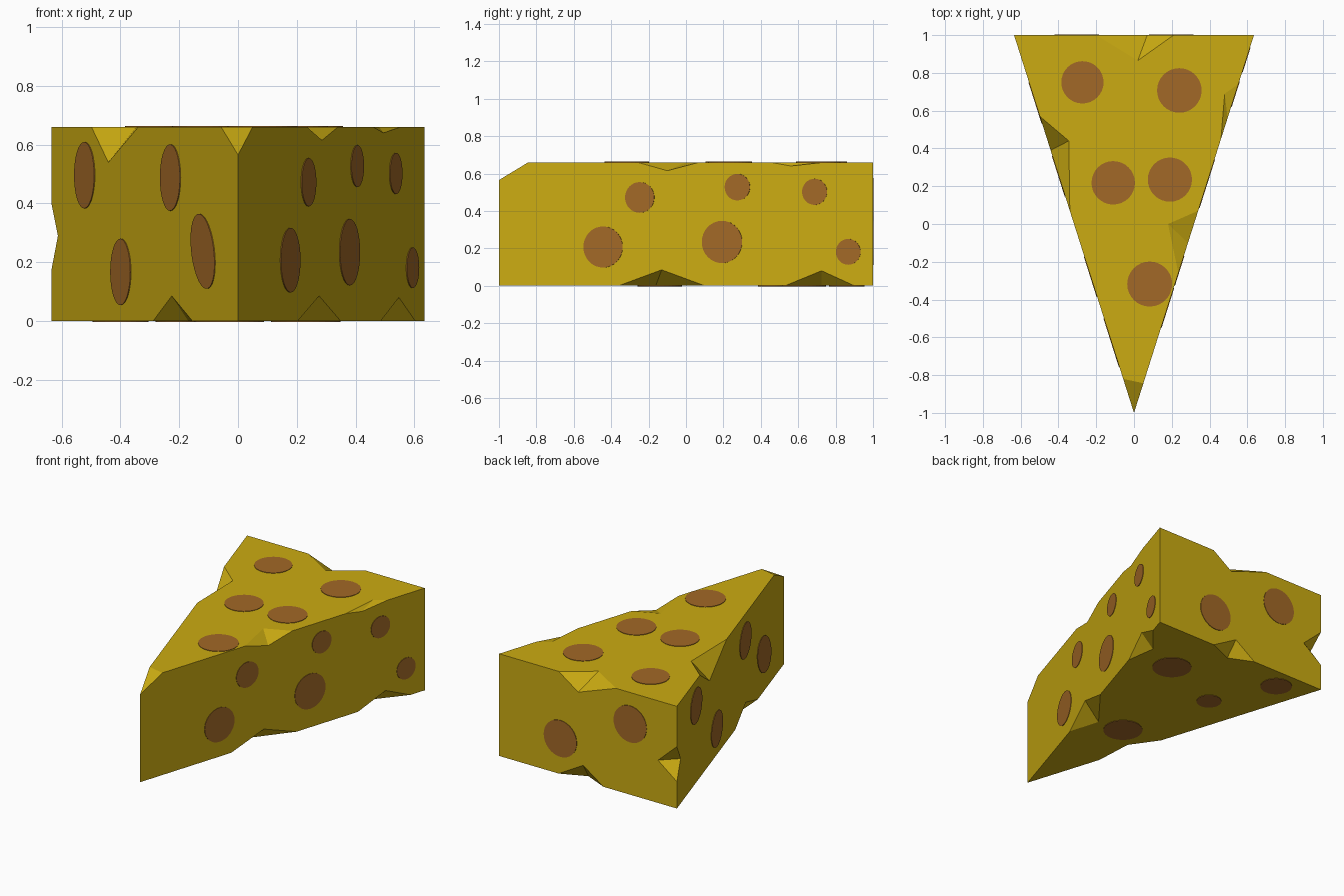
import bpy, bmesh, math
from mathutils import Vector, Matrix

if "Cube" in bpy.data.objects:
    bpy.data.objects.remove(bpy.data.objects["Cube"])

H = 0.66          # wedge height
W = 0.635         # half width at the back
K = W / 2         # half width gained per unit of depth


def material(name, rgb):
    m = bpy.data.materials.new(name)
    m.diffuse_color = (*rgb, 1)
    m.use_nodes = True
    m.node_tree.nodes["Principled BSDF"].inputs["Base Color"].default_value = m.diffuse_color
    return m


yellow = material("cheese yellow", (0.60, 0.41, 0.006))
brown = material("hole brown", (0.36, 0.14, 0.02))


def make_object(name, bm, mat=None):
    bmesh.ops.recalc_face_normals(bm, faces=bm.faces)
    me = bpy.data.meshes.new(name)
    bm.to_mesh(me)
    bm.free()
    ob = bpy.data.objects.new(name, me)
    bpy.context.collection.objects.link(ob)
    if mat:
        me.materials.append(mat)
    return ob


def side(s, y, z):
    """Point on the left (s=-1) or right (s=1) cut face."""
    return Vector((s * K * (y + 1), y, z))


# Wedge body: extruded triangle with the front tip sliced off
bm = bmesh.new()
base = bm.faces.new([bm.verts.new(p) for p in ((-W, 1, 0), (W, 1, 0), (0, -1, 0))])
top = bmesh.ops.extrude_face_region(bm, geom=[base])["geom"]
bmesh.ops.translate(bm, vec=(0, 0, H), verts=[v for v in top if isinstance(v, bmesh.types.BMVert)])
bmesh.ops.recalc_face_normals(bm, faces=bm.faces)
a, b, c = side(-1, -0.82, H), side(1, -0.843, H), Vector((0, -1, 0.565))
n = (b - a).cross(c - a)
if n.y > 0:
    n = -n
bmesh.ops.bisect_plane(bm, geom=bm.verts[:] + bm.edges[:] + bm.faces[:],
                       plane_co=a, plane_no=n, clear_outer=True)
bmesh.ops.holes_fill(bm, edges=[e for e in bm.edges if e.is_boundary])
body = make_object("cheese_wedge", bm, yellow)

# Chipped edges: two points on the edge, then one on each adjoining face
P = Vector
notches = [
    (side(-1, 0.57, H), side(-1, 0.07, H), P((-0.345, 0.44, H)), side(-1, 0.39, 0.54)),
    (side(1, 0.07, H), side(1, -0.26, H), P((0.18, 0, H)), side(1, -0.1, 0.615)),
    (side(1, 0.74, H), side(1, 0.45, H), P((0.48, 0.69, H)), side(1, 0.56, 0.64)),
    (P((-0.2, 1, H)), P((0.21, 1, H)), P((0.02, 0.865, H)), P((0.07, 1, 0.563))),
    (P((-W, 1, 0.4)), P((-W, 1, 0.173)), P((-0.5, 1, 0.276)), side(-1, 0.93, 0.29)),
    (side(-1, -0.09, 0), side(-1, -0.51, 0), P((-0.169, -0.262, 0)), side(-1, -0.29, 0.085)),
    (side(1, -0.36, 0), side(1, 0.1, 0), P((0.144, -0.162, 0)), side(1, -0.13, 0.085)),
    (side(1, 0.53, 0), side(1, 0.9, 0), P((0.458, 0.724, 0)), side(1, 0.725, 0.08)),
    (P((0.21, 1, 0)), P((-0.11, 1, 0)), P((0.045, 0.93, 0)), P((0.035, 1, 0.1))),
]


def notch_cutter(i, a, b, c, d):
    """Tetrahedron grown past the surface along the notch planes."""
    mid, run = (c + d) / 2, (d - c) * 0.5
    bm = bmesh.new()
    for p in (a + (a - mid) * 0.4, b + (b - mid) * 0.4, c - run, d + run):
        bm.verts.new(p)
    bmesh.ops.convex_hull(bm, input=bm.verts)
    ob = make_object(f"notch_cutter_{i}", bm)
    ob.hide_render = True
    return ob


cutters = [notch_cutter(i, *nt) for i, nt in enumerate(notches)]


# Hole spots: thin discs laid on each face
def add_spot(bm, centre, normal, r, stretch=1, turn=0):
    zax = normal.normalized()
    xax = Vector((1, 0, 0)) if abs(zax.z) > 0.9 else Vector((0, 0, 1)).cross(zax)
    yax = zax.cross(xax).normalized()
    rot = Matrix((xax.normalized(), yax, zax)).transposed().to_4x4()
    mat = (Matrix.Translation(centre + zax * 0.001) @ rot @ Matrix.Rotation(turn, 4, 'Z')
           @ Matrix.Diagonal((stretch, 1, 1, 1)))
    bmesh.ops.create_cone(bm, cap_ends=True, segments=32, radius1=r, radius2=r,
                          depth=0.004, matrix=mat)


RIGHT, LEFT = Vector((1, -K, 0)), Vector((-1, -K, 0))
UP, DOWN, BACK = Vector((0, 0, 1)), Vector((0, 0, -1)), Vector((0, 1, 0))
bm = bmesh.new()
for x, y, r in ((-0.273, 0.75, 0.112), (0.24, 0.707, 0.118), (-0.11, 0.218, 0.115),
                (0.19, 0.235, 0.117), (0.083, -0.318, 0.119)):
    add_spot(bm, P((x, y, H)), UP, r)
for x, y, r in ((0.23, 0.63, 0.118), (-0.205, 0.46, 0.075), (-0.4, 0.86, 0.095),
                (-0.03, -0.14, 0.118)):
    add_spot(bm, P((x, y, 0)), DOWN, r)
for y, z, r in ((-0.247, 0.472, 0.082), (0.275, 0.527, 0.071), (0.688, 0.502, 0.07),
                (-0.443, 0.207, 0.11), (0.193, 0.234, 0.113), (0.868, 0.181, 0.069)):
    add_spot(bm, side(1, y, z), RIGHT, r)
for x, z in ((-0.521, 0.496), (-0.229, 0.488), (-0.398, 0.167)):
    add_spot(bm, side(-1, -x / K - 1, z), LEFT, 0.113)
add_spot(bm, side(-1, 0.118 / K - 1, 0.237), LEFT, 0.108, 1.4, -math.radians(40))
for x, z in ((0.197, 0.23), (-0.302, 0.457)):
    add_spot(bm, P((x, 1, z)), BACK, 0.118)
spots = make_object("hole_spots", bm, brown)

# Carve the chips out of both the body and the spots
for ob in (body, spots):
    for cutter in cutters:
        mod = ob.modifiers.new("chip", 'BOOLEAN')
        mod.operation, mod.solver, mod.object = 'DIFFERENCE', 'EXACT', cutter
    bpy.context.view_layer.objects.active = ob
    for mod in ob.modifiers[:]:
        bpy.ops.object.modifier_apply(modifier=mod.name)
for cutter in cutters:
    bpy.data.objects.remove(cutter)
